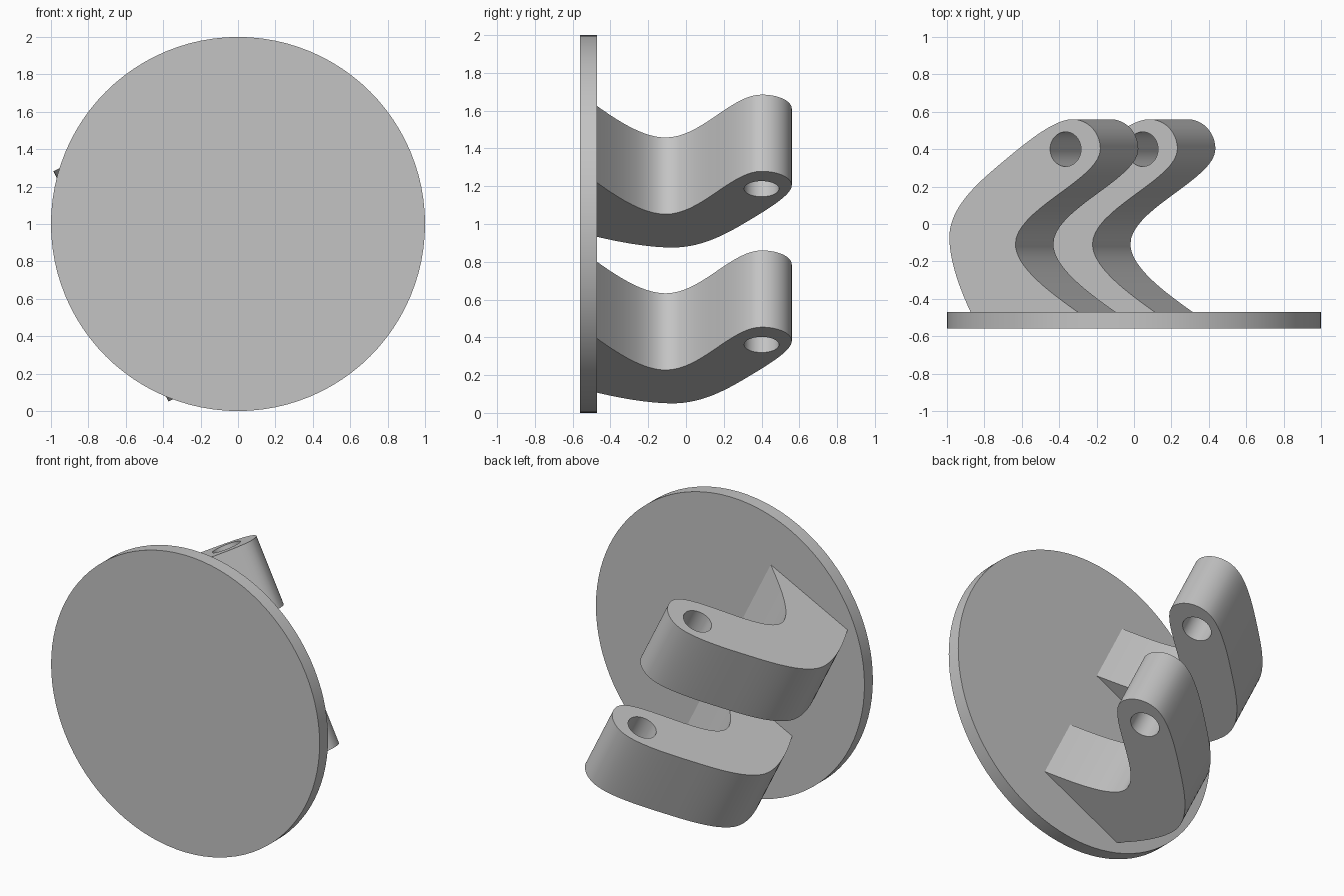
import bpy, bmesh, math
from mathutils import Vector, Matrix
from mathutils.geometry import interpolate_bezier

cube = bpy.data.objects.get("Cube")
if cube:
    bpy.data.objects.remove(cube, do_unlink=True)

grey = bpy.data.materials.new("plain grey")
grey.use_nodes = True
colour = (0.55, 0.55, 0.55, 1)
grey.diffuse_color = colour
grey.node_tree.nodes["Principled BSDF"].inputs["Base Color"].default_value = colour

DROP = Vector((0.203, 0, -0.406))     # thickness of a hook along the pin axis
SPACING = Vector((0.412, 0, -0.825))  # step from upper to lower hook
BASE, TIP = -0.47, 0.56


def finish(bm, name):
    bmesh.ops.recalc_face_normals(bm, faces=bm.faces)
    mesh = bpy.data.meshes.new(name)
    bm.to_mesh(mesh)
    bm.free()
    mesh.materials.append(grey)
    obj = bpy.data.objects.new(name, mesh)
    bpy.context.collection.objects.link(obj)
    bpy.ops.object.select_all(action='DESELECT')
    obj.select_set(True)
    bpy.context.view_layer.objects.active = obj
    bpy.ops.object.shade_smooth_by_angle(angle=math.radians(35))
    return obj


def on_slope(x, y):
    """Lift a plan point onto the sloping top face of the upper hook."""
    return Vector((x, y, 1.775 + 0.5 * x))


# Curved hook outline in plan: each row is handle, handle, end point
start = (-0.302, BASE)
segments = [
    ((-0.45, -0.365), (-0.634, -0.23), (-0.634, -0.107)),  # into the notch
    ((-0.634, 0.08), (-0.18, 0.24), (-0.18, 0.40)),        # out to the tip
    ((-0.18, 0.49), (-0.247, TIP), (-0.33, TIP)),          # rounded tip
    ((-0.44, TIP), (-0.62, 0.40), (-0.74, 0.30)),          # sloping back
    ((-0.87, 0.19), (-0.987, 0.07), (-0.987, -0.07)),      # heel
    ((-0.987, -0.2), (-0.93, -0.35), (-0.874, BASE)),      # down to the plate
]
outline = [on_slope(*start)]
for h1, h2, end in segments:
    curve = interpolate_bezier(outline[-1], on_slope(*h1), on_slope(*h2), on_slope(*end), 18)
    outline += curve[1:]

# Round pin hole, drawn in the plane of the sloping face
across = Vector((1, 0, 0.5)).normalized()
centre = on_slope(-0.366, 0.40)
hole = []
for i in range(40):
    a = math.tau * i / 40
    hole.append(centre + 0.0925 * (across * math.cos(a) + Vector((0, math.sin(a), 0))))


def hook(name, shift):
    bm = bmesh.new()
    for loop in (outline, hole):
        verts = [bm.verts.new(p + shift) for p in loop]
        for i, v in enumerate(verts):
            bm.edges.new((v, verts[(i + 1) % len(verts)]))
    bmesh.ops.triangle_fill(bm, edges=bm.edges[:], use_beauty=True, normal=DROP)
    solid = bmesh.ops.extrude_face_region(bm, geom=bm.faces[:], use_keep_orig=True)
    moved = [g for g in solid["geom"] if isinstance(g, bmesh.types.BMVert)]
    bmesh.ops.translate(bm, verts=moved, vec=DROP)
    return finish(bm, name)


hook("upper_hook", Vector())
hook("lower_hook", SPACING)

# Round mounting plate
bm = bmesh.new()
bmesh.ops.create_cone(
    bm, cap_ends=True, segments=96, radius1=1, radius2=1, depth=BASE + TIP,
    matrix=Matrix.Translation((0, (BASE - TIP) / 2, 1)) @ Matrix.Rotation(math.pi / 2, 4, 'X'))
for v in bm.verts:
    v.co.y = BASE if v.co.y > (BASE - TIP) / 2 else -TIP
finish(bm, "mounting_plate")
